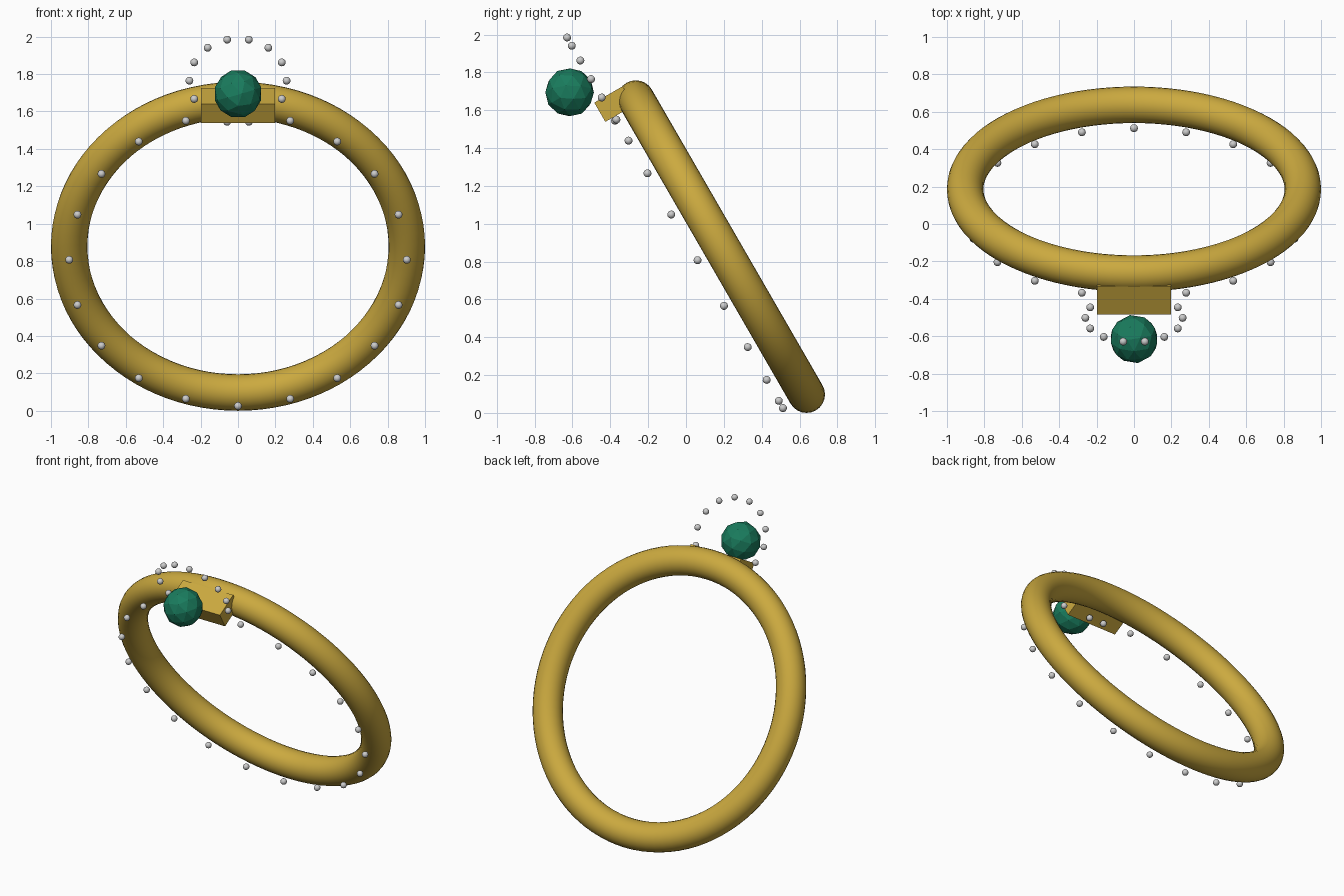
import bpy
from math import radians, sin, cos, pi
from mathutils import Matrix

if "Cube" in bpy.data.objects:
    bpy.data.objects.remove(bpy.data.objects["Cube"])

# Whole ring is laid out flat in local XY, then tilted into place
TILT = Matrix.Translation((0, 0.186, 0.879)) @ Matrix.Rotation(radians(120), 4, 'X')


def material(name, rgb):
    m = bpy.data.materials.new(name)
    m.diffuse_color = (*rgb, 1)
    m.use_nodes = True
    m.node_tree.nodes["Principled BSDF"].inputs["Base Color"].default_value = m.diffuse_color
    return m


gold = material("gold", (0.60, 0.40, 0.05))
green = material("green_gem", (0.01, 0.20, 0.11))
silver = material("silver", (0.62, 0.62, 0.64))


def finish(name, mat, loc=(0, 0, 0), smooth=True, scale=(1, 1, 1)):
    ob = bpy.context.object
    ob.name = name
    ob.data.materials.append(mat)
    ob.matrix_world = TILT @ Matrix.Translation(loc) @ Matrix.Diagonal((*scale, 1))
    if smooth:
        bpy.ops.object.shade_smooth()
    return ob


def bead_circle(name, count, radius, center, start):
    """Evenly spaced small beads, sharing one mesh."""
    mesh = None
    for i in range(count):
        a = start + 2 * pi * i / count
        loc = (center[0] + radius * sin(a), center[1] + radius * cos(a), center[2])
        if mesh is None:
            bpy.ops.mesh.primitive_uv_sphere_add(segments=16, ring_count=8, radius=0.021)
            mesh = finish(f"{name}_{i}", silver, loc).data
        else:
            ob = bpy.data.objects.new(f"{name}_{i}", mesh)
            bpy.context.collection.objects.link(ob)
            ob.matrix_world = TILT @ Matrix.Translation(loc)


# Band
bpy.ops.mesh.primitive_torus_add(major_radius=0.9025, minor_radius=0.0975,
                                 major_segments=96, minor_segments=24)
finish("band", gold)

# Setting block on the band
bpy.ops.mesh.primitive_cube_add(size=1)
finish("setting_block", gold, (0, 0.936, 0.114), False, (0.394, 0.117, 0.173))

# Gem
bpy.ops.mesh.primitive_ico_sphere_add(subdivisions=2, radius=0.13)
finish("gem", green, (0, 1.107, 0.286), False)

# Beads along the band and halo around the gem
bead_circle("band_bead", 20, 0.9025, (0, 0, 0.144), 0)
bead_circle("halo_bead", 14, 0.26, (0, 1.111, 0.153), pi / 14)
